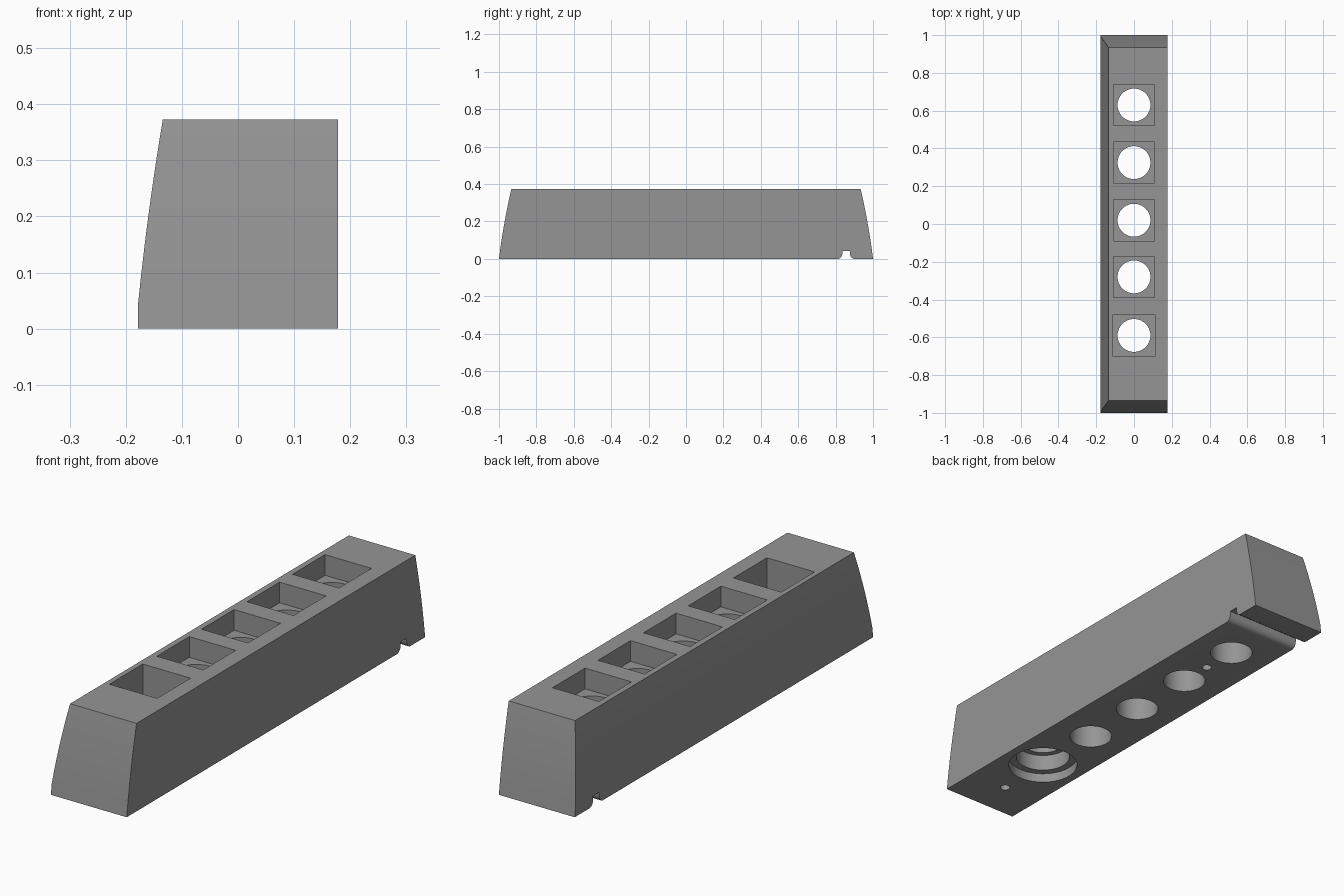
import bpy, bmesh, math

if "Cube" in bpy.data.objects:
    bpy.data.objects.remove(bpy.data.objects["Cube"])

H, HX = 0.373, 0.178          # block height, half width
TOP_X, TOP_Y = 0.044, 0.066   # inset of the side and ends at the top
HOLES = [-0.59, -0.28, 0.02, 0.325, 0.63]

grey = bpy.data.materials.new("plain grey")
grey.diffuse_color = (0.3, 0.3, 0.3, 1)
grey.use_nodes = True
grey.node_tree.nodes["Principled BSDF"].inputs["Base Color"].default_value = grey.diffuse_color


def make(name, bm):
    bmesh.ops.recalc_face_normals(bm, faces=bm.faces)
    me = bpy.data.meshes.new(name)
    bm.to_mesh(me)
    bm.free()
    ob = bpy.data.objects.new(name, me)
    bpy.context.collection.objects.link(ob)
    me.materials.append(grey)
    return ob


def skin(name, rings):
    """Closed solid through a stack of equal rings."""
    bm = bmesh.new()
    vs = [[bm.verts.new(p) for p in r] for r in rings]
    n = len(rings[0])
    for a, b in zip(vs, vs[1:]):
        for i in range(n):
            j = (i + 1) % n
            bm.faces.new((a[i], a[j], b[j], b[i]))
    bm.faces.new(vs[0])
    bm.faces.new(vs[-1])
    return make(name, bm)


def cylinder(name, y, r, z0, z1, n=64):
    return skin(name, [[(r * math.cos(2 * math.pi * i / n),
                         y + r * math.sin(2 * math.pi * i / n), z)
                        for i in range(n)] for z in (z0, z1)])


def box(name, y, half, z0, z1):
    return skin(name, [[(sx * half, y + sy * half, z)
                        for sx, sy in ((-1, -1), (1, -1), (1, 1), (-1, 1))]
                       for z in (z0, z1)])


# block: straight right side, gently curved left side and ends
rings = []
for z in [0, 0.045, 0.09, 0.14, 0.19, 0.24, 0.29, 0.335, H]:
    t = max(0, (z - 0.045) / (H - 0.045))
    x0 = -HX + TOP_X * (0.75 * t + 0.25 * t * t)
    u = z / H
    y = 1 - TOP_Y * (0.7 * u + 0.3 * u * u)
    rings.append([(x0, -y, z), (HX, -y, z), (HX, y, z), (x0, y, z)])
block = skin("block", rings)

cutters = []
for i, y in enumerate(HOLES):
    deep = i == 0
    # square pocket from the top, round hole right through
    cutters.append(box("pocket_cutter", y, 0.112 if deep else 0.109,
                       0.225 if deep else 0.285, 0.5))
    cutters.append(cylinder("hole_cutter", y, 0.087, -0.1, 0.45))

# stepped recess under the deep pocket
cutters.append(cylinder("recess_cutter", HOLES[0], 0.142, -0.1, 0.04))
cutters.append(cylinder("step_cutter", HOLES[0], 0.111, -0.09, 0.11))

# two small blind holes underneath
for y in (-0.835, 0.47):
    cutters.append(cylinder("pin_hole_cutter", y, 0.02, -0.1, 0.15, 32))

# cross channel with rounded lips
half = [(0.018, 0.043)]
half += [(0.045 - 0.025 * math.cos(a), 0.028 * math.sin(a))
         for a in (math.radians(90 * k / 6) for k in range(6, -1, -1))][::-1]
half = [(0.020, 0.043)]
for k in range(7):
    a = math.radians(90 * k / 6)
    half.append((0.045 - 0.025 * math.cos(a), 0.030 - 0.030 * math.sin(a)))
half.append((0.045, -0.05))
outline = half + [(-y, z) for y, z in reversed(half)]
cutters.append(skin("channel_cutter", [[(x, 0.856 + y, z) for y, z in outline]
                                       for x in (-0.3, 0.3)]))

for c in cutters:
    m = block.modifiers.new(c.name, 'BOOLEAN')
    m.operation, m.solver, m.object = 'DIFFERENCE', 'EXACT', c
    bpy.context.view_layer.objects.active = block
    bpy.ops.object.modifier_apply(modifier=m.name)
    bpy.data.objects.remove(c)

# smooth curves, sharp edges
bpy.ops.object.select_all(action='DESELECT')
block.select_set(True)
bpy.context.view_layer.objects.active = block
bpy.ops.object.shade_smooth_by_angle(angle=math.radians(30))
